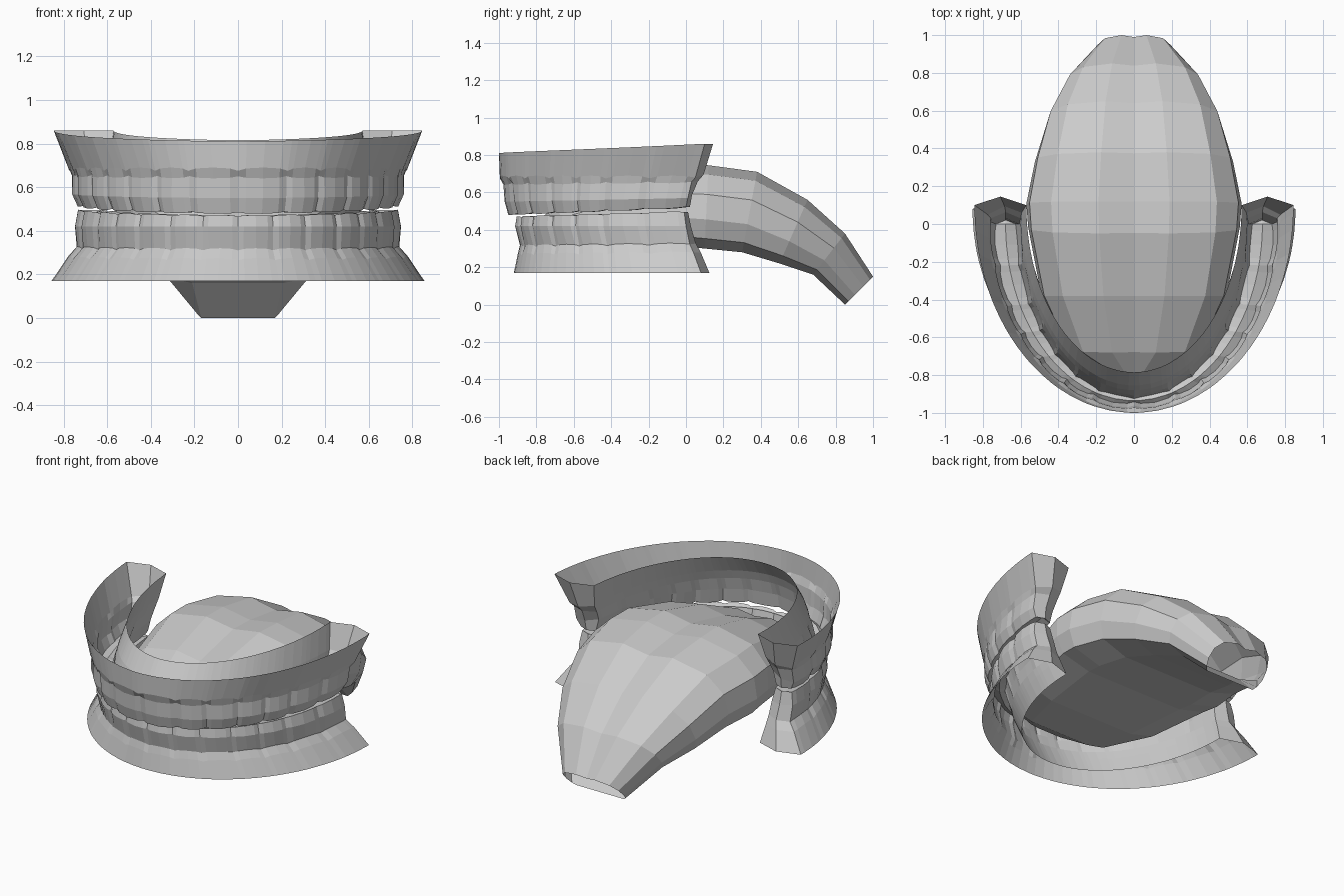
import bpy, bmesh, math
from mathutils import Vector

if "Cube" in bpy.data.objects:
    bpy.data.objects.remove(bpy.data.objects["Cube"])


def finish(name, verts, faces):
    """Make a half mesh, then mirror it across x."""
    bm = bmesh.new()
    bv = [bm.verts.new(v) for v in verts]
    for f in faces:
        bm.faces.new([bv[i] for i in f])
    bmesh.ops.recalc_face_normals(bm, faces=bm.faces)
    mesh = bpy.data.meshes.new(name)
    bm.to_mesh(mesh)
    bm.free()
    ob = bpy.data.objects.new(name, mesh)
    bpy.context.collection.objects.link(ob)
    mod = ob.modifiers.new("mirror", 'MIRROR')
    mod.merge_threshold = 0.001
    return ob


def arc_angles(fractions, a=0.7, b=0.95, n=400):
    """Angles on a quarter ellipse at the given fractions of arc length."""
    lens = [0.0]
    for i in range(n):
        th = (i + 0.5) / n * math.pi / 2
        lens.append(lens[-1] + math.hypot(a * math.cos(th), b * math.sin(th)))
    out = []
    for f in fractions:
        k = min(range(n + 1), key=lambda i: abs(lens[i] - f * lens[-1]))
        out.append(k / n * math.pi / 2)
    return out


def dental_arch(name, widths, rails):
    """rails: half width, front y, back y, front z, back z, tooth bulge, bite scallop.
    The middle rail runs along the bite; outer and inner rails pair up around it."""
    total = sum(widths)
    stations, start = [], 0
    for w in widths:
        for p, bulge in ((0, 0), (0.16, 0.7), (0.5, 1), (0.84, 0.7)):
            stations.append(((start + w * p) / total, bulge))
        start += w
    stations.append((1, 0.3))
    angles = arc_angles([s[0] for s in stations])
    verts, faces = [], []
    m = len(rails)
    for th, (f, bulge) in zip(angles, stations):
        for a, yf, yb, zf, zb, out, bite in rails:
            k = (bulge - 1) * out
            x = (a + k) * math.sin(th)
            y = yb - (yb - yf + k) * math.cos(th)
            z = zf + (zb - zf) * f ** 1.5 + (1 - bulge) * bite
            verts.append((x, y, z))
    for i in range(len(stations) - 1):
        for j in range(m - 1):
            p = i * m + j
            faces.append((p, p + 1, p + m + 1, p + m))
    # rounded end of the arch
    last = (len(stations) - 1) * m
    half = m // 2
    mids = []
    for j in range(half):
        c = (Vector(verts[last + j]) + Vector(verts[last + m - 1 - j])) / 2
        c.y += 0.045 - 0.006 * j
        mids.append(len(verts))
        verts.append(c)
    for j in range(half):
        o, i = last + j, last + m - 1 - j
        if j < half - 1:
            faces.append((o, o + 1, mids[j + 1], mids[j]))
            faces.append((i, mids[j], mids[j + 1], i - 1))
        else:
            faces.append((o, o + 1, mids[j]))
            faces.append((i, mids[j], i - 1))
    return finish(name, verts, faces)


# upper gum and teeth, open at the top
dental_arch("upper_teeth_and_gum", (.20, .15, .16, .15, .15, .21, .21), [
    (.845, -1.00, .10, .81, .86, 0, 0),
    (.775, -.995, .05, .69, .69, 0, -.015),
    (.764, -.980, .03, .64, .65, .008, .01),
    (.766, -.975, .01, .55, .57, .014, 0),
    (.740, -.955, .00, .477, .517, .014, .008),
    (.680, -.935, .00, .495, .535, 0, .006),
    (.620, -.915, .00, .48, .515, -.010, .008),
    (.600, -.900, .00, .57, .60, -.010, 0),
    (.600, -.880, .03, .65, .66, 0, 0),
    (.595, -.855, .06, .71, .71, 0, 0),
    (.570, -.785, .10, .815, .86, 0, 0)])

# lower gum and teeth, open at the bottom
dental_arch("lower_teeth_and_gum", (.14, .14, .16, .15, .16, .22, .21), [
    (.855, -.920, .08, .17, .17, 0, 0),
    (.780, -.900, .04, .275, .285, 0, -.01),
    (.742, -.890, .02, .32, .33, .006, -.01),
    (.752, -.918, .00, .42, .42, .014, 0),
    (.738, -.910, -.01, .472, .500, .014, -.006),
    (.670, -.885, -.01, .458, .482, 0, -.004),
    (.610, -.865, -.01, .472, .500, -.010, -.006),
    (.590, -.850, .00, .40, .41, -.010, 0),
    (.590, -.830, .02, .33, .33, 0, 0),
    (.585, -.800, .04, .27, .28, 0, 0),
    (.570, -.750, .08, .17, .17, 0, 0)])

# tongue: sections as top y, top z, bottom y, bottom z, half width
sections = [(-.79, .45, -.76, .37, .14), (-.68, .54, -.66, .32, .35),
            (-.38, .67, -.38, .30, .49), (-.05, .75, .0, .31, .56),
            (.12, .745, .10, .30, .57), (.38, .71, .30, .28, .525),
            (.65, .56, .50, .22, .455), (.85, .38, .68, .16, .35),
            (1.0, .15, .85, 0, .20)]
profile = [(0, 0), (.6, 0), (.93, .12), (1, .35), (.97, .65),
           (.77, .89), (.33, 1), (0, .93)]
verts, faces = [], []
n = len(profile)
for k, (yt, zt, yb, zb, w) in enumerate(sections):
    for u, v in profile:
        if k == len(sections) - 1 and v == 0:
            u *= 1.4  # flat underside stays wide at the root
        verts.append((u * w, yb + (yt - yb) * v, zb + (zt - zb) * v))
for i in range(len(sections) - 1):
    for j in range(n - 1):
        p = i * n + j
        faces.append((p, p + 1, p + n + 1, p + n))
faces.append(tuple(range(n)))  # tip closed, root left open
finish("tongue", verts, faces)
